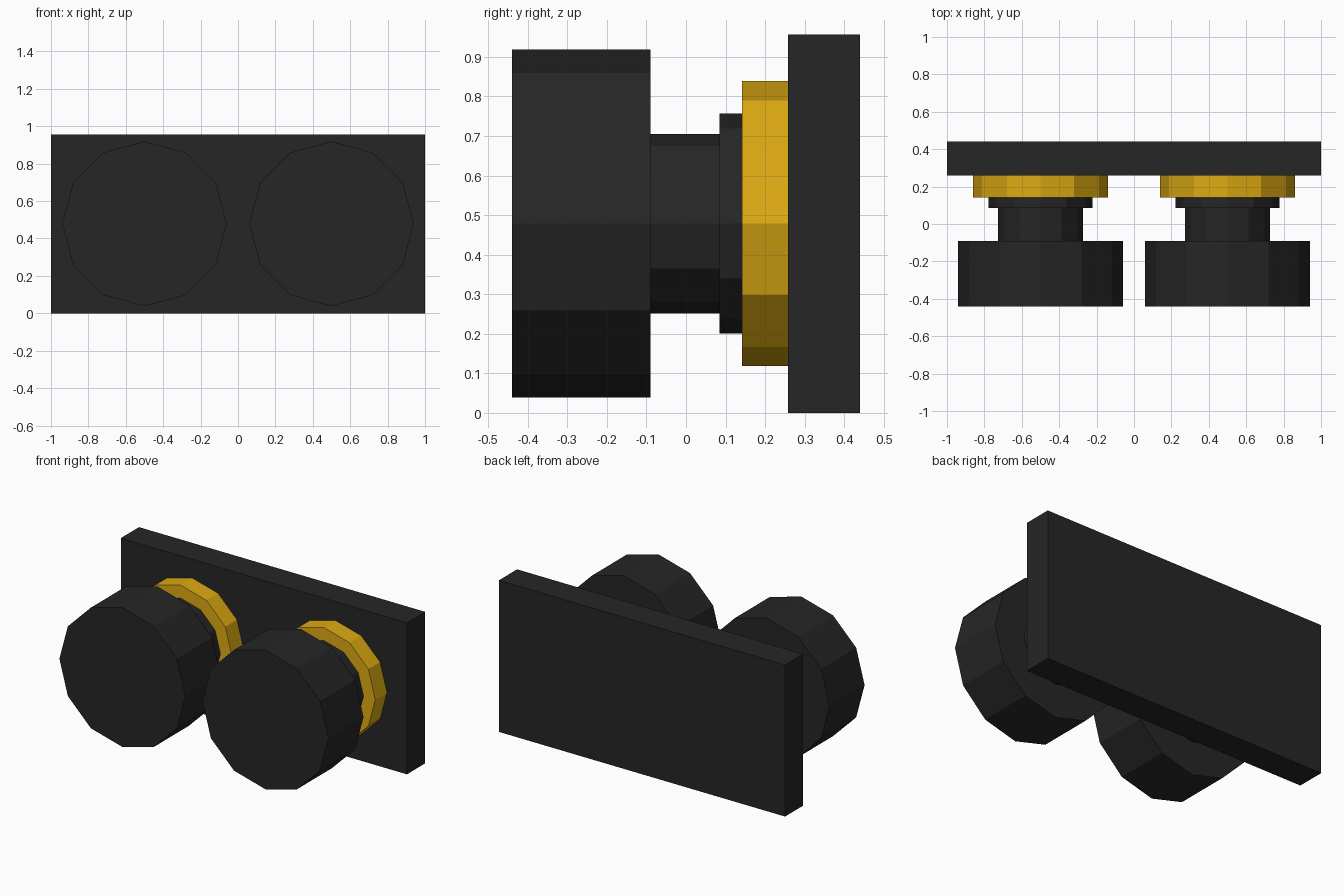
import bpy
from math import pi

cube = bpy.data.objects.get("Cube")
if cube:
    bpy.data.objects.remove(cube, do_unlink=True)


def make_material(name, colour):
    mat = bpy.data.materials.new(name)
    mat.use_nodes = True
    mat.diffuse_color = colour
    bsdf = mat.node_tree.nodes["Principled BSDF"]
    bsdf.inputs["Base Color"].default_value = colour
    bsdf.inputs["Roughness"].default_value = 0.6
    return mat


black = make_material("matte black", (0.019, 0.019, 0.019, 1))
gold = make_material("golden yellow", (0.72, 0.40, 0.006, 1))

HEIGHT = 0.957
CENTRE_Z = HEIGHT / 2


def finish(name, mat):
    obj = bpy.context.object
    obj.name = obj.data.name = name
    obj.data.materials.append(mat)
    bpy.ops.object.transform_apply(location=False, rotation=True, scale=True)


def disc(name, x, radius, front, back, mat):
    """Twelve-sided drum lying along y, with a corner at the top."""
    bpy.ops.mesh.primitive_cylinder_add(
        vertices=12, radius=radius, depth=back - front,
        location=(x, (front + back) / 2, CENTRE_Z), rotation=(pi / 2, 0, 0))
    finish(name, mat)


# Back plate
bpy.ops.mesh.primitive_cube_add(size=1, location=(0, 0.349, CENTRE_Z))
bpy.context.object.scale = (2, 0.182, HEIGHT)
finish("back_plate", black)

# Two identical knobs, each a stack of coaxial drums
for side, x in (("right", -0.5), ("left", 0.5)):
    disc(side + "_knob", x, 0.44, -0.44, -0.09, black)
    disc(side + "_stem", x, 0.227, -0.09, 0.085, black)
    disc(side + "_collar", x, 0.278, 0.085, 0.142, black)
    disc(side + "_gold_ring", x, 0.36, 0.142, 0.258, gold)
